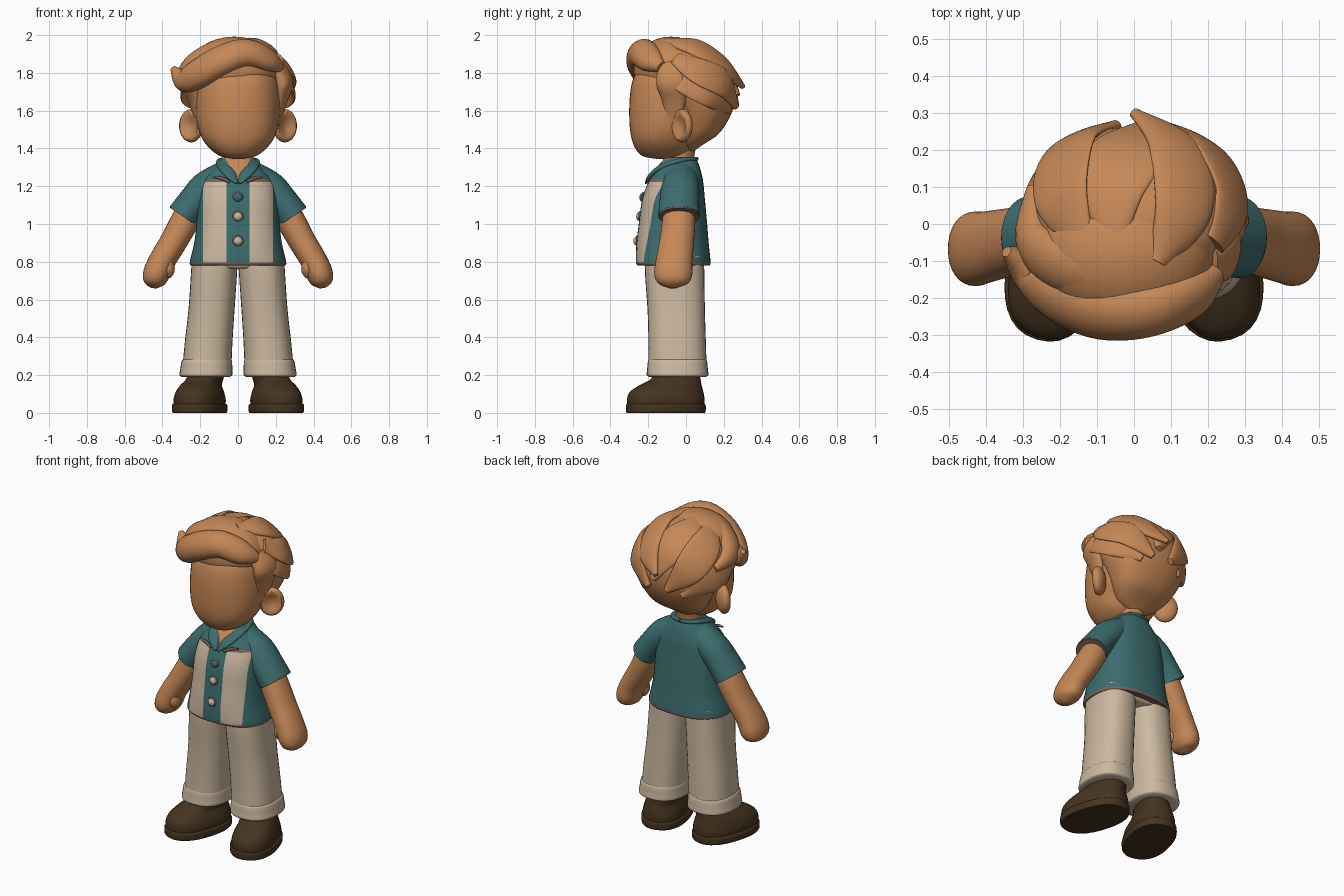
import bpy, bmesh, math
from mathutils import Vector, Matrix
from mathutils.bvhtree import BVHTree


def material(name, rgb):
    m = bpy.data.materials.new(name)
    m.diffuse_color = (*rgb, 1)
    return m


SKIN = material("warm_skin", (0.56, 0.245, 0.095))
TEAL = material("teal_cloth", (0.045, 0.15, 0.155))
CREAM = material("cream_cloth", (0.60, 0.48, 0.35))
BROWN = material("dark_brown_leather", (0.06, 0.033, 0.014))
TRIM = material("dusty_brown_trim", (0.21, 0.125, 0.09))
HEAD = Vector((0, 0, 1.66))


def finish(bm, name, mats, paint=None):
    bmesh.ops.recalc_face_normals(bm, faces=bm.faces)
    if paint:
        for f in bm.faces:
            f.material_index = paint(f.calc_center_median())
    me = bpy.data.meshes.new(name)
    bm.to_mesh(me)
    bm.free()
    for m in mats:
        me.materials.append(m)
    ob = bpy.data.objects.new(name, me)
    bpy.context.collection.objects.link(ob)
    return ob


def smooth(rows, sub):
    """Catmull-Rom interpolation of the rows."""
    out, last = [], len(rows) - 1
    for i in range(last):
        p0, p1, p2, p3 = rows[max(i - 1, 0)], rows[i], rows[i + 1], rows[min(i + 2, last)]
        for k in range(sub):
            t = k / sub
            out.append([0.5 * (2 * b + (c - a) * t + (2 * a - 5 * b + 4 * c - d) * t * t
                               + (3 * b - a - 3 * c + d) * t ** 3)
                        for a, b, c, d in zip(p0, p1, p2, p3)])
    return out + [list(rows[-1])]


def sweep(name, rows, mats, s=1, out=None, power=2.0, n=32, sub=5, cuts=(), paint=None):
    """Rows are x, y, z, radius a, radius b. out=None gives level rings; otherwise
    rings follow the path, with radius b pointing along out (a vector or 'head')."""
    rows = smooth([(r[0] * s, *r[1:]) for r in rows], sub)
    ctr = [Vector(r[:3]) for r in rows]
    bm, rings = bmesh.new(), []
    for i, r in enumerate(rows):
        a, b = Vector((1, 0, 0)), Vector((0, 1, 0))
        if out is not None:
            t = (ctr[min(i + 1, len(ctr) - 1)] - ctr[max(i - 1, 0)]).normalized()
            o = ctr[i] - HEAD if out == 'head' else Vector(out)
            a = o.cross(t).normalized()
            b = t.cross(a)
        ring = []
        for k in range(n):
            c, d = math.cos(math.tau * k / n), math.sin(math.tau * k / n)
            u = math.copysign(abs(c) ** (2 / power), c) * max(r[3], 0.002)
            v = math.copysign(abs(d) ** (2 / power), d) * max(r[4], 0.002)
            ring.append(bm.verts.new(ctr[i] + a * u + b * v))
        rings.append(ring)
    for p, q in zip(rings, rings[1:]):
        for k in range(n):
            bm.faces.new((p[k], p[(k + 1) % n], q[(k + 1) % n], q[k]))
    bm.faces.new(rings[0])
    bm.faces.new(rings[-1])
    for co, no in cuts:
        bmesh.ops.bisect_plane(bm, geom=bm.verts[:] + bm.edges[:] + bm.faces[:],
                               plane_co=co, plane_no=no)
    return finish(bm, name, mats, paint)


def ball(name, loc, radii, mat, rot=0, dent=False):
    bm = bmesh.new()
    bmesh.ops.create_uvsphere(bm, u_segments=28, v_segments=16, radius=1)
    if dent:  # hollow the front side
        for v in bm.verts:
            if v.co.y < 0:
                v.co.y *= min(1, .1 + 1.3 * (v.co.x ** 2 + v.co.z ** 2))
    bm.transform(Matrix.Translation(loc) @ Matrix.Rotation(rot, 4, 'Z') @ Matrix.Diagonal((*radii, 1)))
    return finish(bm, name, [mat])


def span(z, rx, y0, y1):
    """Level ring from its half width and its front and back y."""
    return (0, (y0 + y1) / 2, z, rx, (y1 - y0) / 2)


# Head and neck
sweep("head", [span(1.345, .03, -.16, -.08), span(1.36, .095, -.23, -.02), span(1.40, .15, -.268, .03),
               span(1.46, .193, -.29, .06), span(1.55, .22, -.30, .15), span(1.68, .225, -.297, .2),
               span(1.78, .21, -.275, .2), span(1.85, .16, -.22, .15), span(1.89, .05, -.1, .05)],
      [SKIN], power=2.3, n=40)
sweep("neck", [span(1.22, .085, -.13, .04), span(1.33, .075, -.11, .04), span(1.44, .08, -.11, .06)], [SKIN])

# Hair mass, crown and front quiff
hair = sweep("hair_back", [span(1.385, .05, -.01, .04), span(1.42, .12, -.04, .09), span(1.47, .17, -.05, .165),
                           span(1.53, .205, -.06, .212), span(1.61, .24, -.08, .25), span(1.69, .262, -.13, .262),
                           span(1.76, .272, -.16, .255), span(1.83, .26, -.16, .218), span(1.90, .207, -.15, .152),
                           span(1.955, .11, -.13, .07), span(1.97, .04, -.06, .02)], [SKIN], power=2.3, n=40)
ball("hair_crown", (-.02, -.08, 1.82), (.24, .2, .172), SKIN)
sweep("hair_quiff", [(.22, -.13, 1.83, .03, .03), (.16, -.19, 1.87, .07, .05), (.04, -.23, 1.905, .08, .07),
                     (-.09, -.235, 1.865, .087, .07), (-.2, -.19, 1.80, .085, .07),
                     (-.285, -.12, 1.765, .065, .055), (-.345, -.075, 1.825, .015, .015)],
      [SKIN], out='head')
sweep("hair_left_wave", [(.02, -.14, 1.94, .03, .03), (-.1, -.13, 1.91, .08, .06), (-.21, -.10, 1.855, .08, .06),
                         (-.275, -.03, 1.80, .06, .045), (-.27, .1, 1.76, .02, .02)], [SKIN], out='head')

# Locks laid on the hair mass and swept to the back
tree = BVHTree.FromPolygons([v.co for v in hair.data.vertices], [p.vertices for p in hair.data.polygons])


def lock(name, pts, widths, s=1, thick=.018, lift=0.0):
    rows = []
    for p, w in zip(pts, widths):
        d = (Vector((p[0] * s, p[1], p[2])) - HEAD).normalized()
        q = tree.ray_cast(HEAD, d)[0] + d * (lift if w < .03 else 0)
        rows.append((*q, w, min(thick, w)))
    sweep(name, rows, [SKIN], out='head', sub=8)


lock("hair_lock_top", [(.06, -.1, 1.95), (.12, .04, 1.91), (.1, .18, 1.81), (.0, .27, 1.72)],
     (.03, .085, .085, .014), thick=.026, lift=.04)
lock("hair_lock_crown", [(-.05, -.05, 1.96), (-.05, .08, 1.9), (-.01, .18, 1.82), (.04, .27, 1.68)],
     (.03, .09, .1, .02), lift=.01)
lock("hair_lock_top_left", [(-.12, -.06, 1.92), (-.17, .07, 1.86), (-.15, .19, 1.76), (-.05, .27, 1.63)],
     (.03, .09, .09, .02), lift=.01)
lock("hair_lock_right", [(.2, -.05, 1.86), (.23, .06, 1.79), (.18, .18, 1.73), (.08, .27, 1.62)],
     (.04, .08, .08, .02), lift=.015)
for s, side in ((1, "right"), (-1, "left")):
    lock("hair_side_lock_" + side, [(.23, -.11, 1.8), (.26, .0, 1.76), (.23, .12, 1.69), (.13, .23, 1.6)],
         (.04, .08, .08, .02), s)
    sweep("sideburn_" + side, [(.2, -.105, 1.84, .05, .03), (.245, -.08, 1.755, .08, .042),
                               (.228, -.065, 1.66, .065, .032), (.21, -.07, 1.58, .05, .022),
                               (.2, -.09, 1.53, .025, .015)], [SKIN], s, 'head', power=2.3)
    ball("ear_" + side, (.248 * s, -.02, 1.52), (.074, .042, .088), SKIN, .65 * s, True)


# Shirt: cream panels, hem trim and open neck set by cutting planes
def shirt_paint(c):
    x = abs(c.x)
    if c.y < -.05 and c.z > 1.225 + 1.8 * x:
        return 3
    if c.z < .795:
        return 2
    if c.y < -.09 and .06 < x < .185 and c.z < 1.235:
        return 2 if c.z > 1.222 else 1
    return 0


cuts = [((x, 0, 0), (1, 0, 0)) for x in (-.185, -.06, .06, .185)]
cuts += [((0, 0, z), (0, 0, 1)) for z in (.795, 1.222, 1.235)]
cuts += [((0, 0, 1.225), (k, 0, 1)) for k in (1.8, -1.8)]
sweep("shirt", [span(.78, .25, -.255, .125), span(.80, .255, -.265, .13), span(.9, .232, -.262, .12),
                span(1.0, .22, -.25, .112), span(1.13, .21, -.232, .10), span(1.23, .185, -.195, .09),
                span(1.31, .12, -.145, .07), span(1.352, .085, -.11, .05)],
      [TEAL, CREAM, TRIM, SKIN], power=2.5, n=48, cuts=cuts, paint=shirt_paint)
for z, y, mat in ((1.14, -.233, TEAL), (1.04, -.25, CREAM), (.91, -.265, CREAM)):
    ball("button", (0, y, z), (.022, .014, .022), mat)
    ball("button_rim", (0, y + .006, z), (.029, .01, .029), TRIM)

for s, side in ((1, "right"), (-1, "left")):
    # Collar flap with trimmed edge
    sweep("collar_" + side, [(0, .047, 1.34, .022, .012), (.06, .027, 1.34, .022, .012),
                             (.087, -.04, 1.332, .028, .014), (.07, -.13, 1.30, .035, .016),
                             (.035, -.185, 1.255, .03, .014), (.008, -.212, 1.215, .008, .006)],
          [TEAL], s, (0, -.5, 1))
    sweep("collar_trim_" + side, [(.045, -.208, 1.222, .007, .006), (.085, -.197, 1.242, .009, .007),
                                  (.13, -.183, 1.25, .005, .005)], [TRIM], s, (0, -1, 0), n=12)
    # Sleeve, arm, hand and thumb
    sweep("sleeve_" + side, [(.07, -.03, 1.255, .08, .09), (.165, -.03, 1.19, .09, .1),
                             (.23, -.035, 1.12, .086, .105), (.288, -.037, 1.042, .088, .11)],
          [TEAL], s, (0, 1, 0))
    sweep("sleeve_hem_" + side, [(.286, -.037, 1.045, .087, .109), (.29, -.037, 1.039, .084, .106)],
          [TRIM], s, (0, 1, 0), sub=1)
    sweep("arm_" + side, [(.24, -.035, 1.1, .07, .08), (.29, -.04, 1.0, .075, .088),
                          (.345, -.05, .9, .072, .092), (.405, -.063, .8, .07, .097),
                          (.434, -.068, .73, .07, .1), (.442, -.07, .685, .054, .078),
                          (.444, -.07, .66, .015, .02)], [SKIN], s, (0, 1, 0), power=2.15)
    sweep("thumb_" + side, [(.385, -.08, .85, .03, .03), (.374, -.1, .79, .036, .042),
                            (.368, -.105, .745, .032, .038), (.366, -.107, .715, .01, .01)],
          [SKIN], s, (0, 1, 0))
    # Trouser leg with turned-up cuff
    sweep("trouser_leg_" + side, [(.122, -.06, .83, .122, .155), (.127, -.06, .74, .122, .157),
                                  (.14, -.052, .55, .122, .152), (.155, -.047, .38, .126, .152),
                                  (.166, -.045, .22, .13, .155)], [CREAM], s, power=2.4)
    sweep("trouser_cuff_" + side, [(.163, -.045, .285, .122, .145), (.165, -.045, .275, .133, .156),
                                   (.168, -.045, .23, .138, .161), (.17, -.045, .2, .14, .163),
                                   (.17, -.045, .19, .125, .148)], [CREAM], s, power=2.4)
    # Shoe and sole, turned outward
    shoe = sweep("shoe_" + side, [(0, 0, .03, .122, .205), (0, 0, .07, .125, .208), (0, .004, .11, .115, .198),
                                  (0, .025, .145, .1, .168), (-.01 * s, .055, .175, .092, .135),
                                  (-.02 * s, .065, .21, .09, .12)], [BROWN], power=2.4)
    sole = sweep("sole_" + side, [(0, 0, 0, .13, .21), (0, 0, .01, .135, .214), (0, 0, .04, .135, .214),
                                  (0, 0, .048, .127, .208)], [BROWN], power=2.3)
    for ob in (shoe, sole):
        ob.location = (.203 * s, -.107, 0)
        ob.rotation_euler.z = .28 * s

# Seat joining the legs
sweep("trouser_seat", [span(.765, .12, -.195, .08), span(.78, .21, -.205, .09), span(.83, .225, -.215, .095)],
      [CREAM], power=2.4)

bpy.ops.object.select_all(action='SELECT')
bpy.context.view_layer.objects.active = shoe
bpy.ops.object.shade_smooth_by_angle(angle=math.radians(40))
